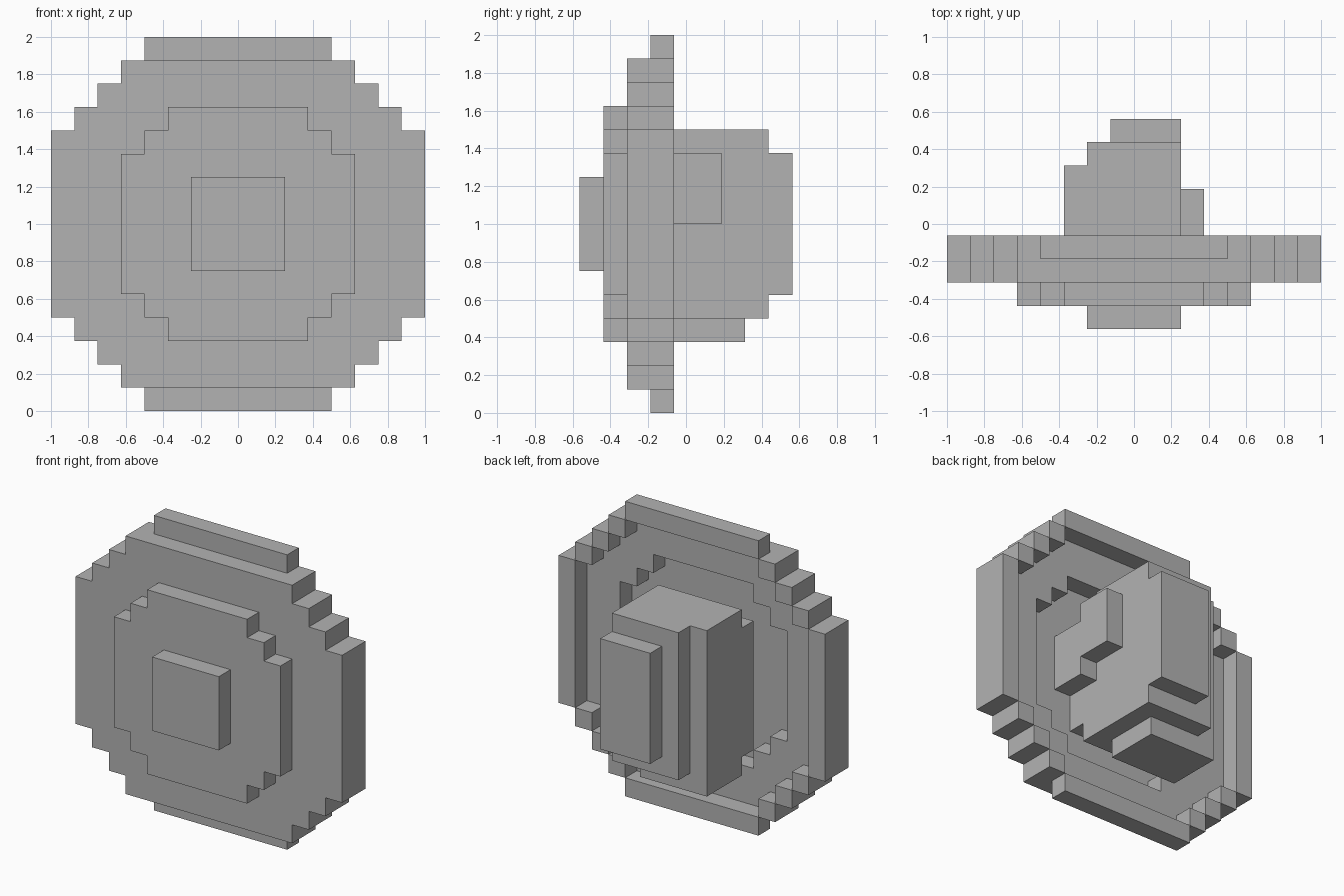
import bpy
import bmesh
from itertools import product

cube = bpy.data.objects.get("Cube")
if cube:
    bpy.data.objects.remove(cube, do_unlink=True)

UNIT = 0.125      # size of one block
FRONT = -0.5625   # y of the foremost block layer

grey = bpy.data.materials.new("plain_grey")
grey.use_nodes = True
grey.diffuse_color = (0.45, 0.45, 0.45, 1)
grey.node_tree.nodes["Principled BSDF"].inputs["Base Color"].default_value = grey.diffuse_color


def box(x0, x1, y0, y1, z0, z1):
    """Set of unit cells filling a box."""
    return set(product(range(x0, x1), range(y0, y1), range(z0, z1)))


def disc(halves, margin, y0, y1):
    """Stepped disc: wider slabs are shorter, margin is bottom z minus half width."""
    cells = set()
    for h in halves:
        cells |= box(-h, h, y0, y1, h + margin, 16 - h - margin)
    return cells


def build(name, cells):
    """Make a flat-faced mesh from the outer faces of a set of cells."""
    bm = bmesh.new()
    verts = {}

    def vert(p):
        if p not in verts:
            verts[p] = bm.verts.new((p[0] * UNIT, FRONT + p[1] * UNIT, p[2] * UNIT))
        return verts[p]

    for cell in cells:
        for axis, side in product(range(3), (0, 1)):
            neighbour = list(cell)
            neighbour[axis] += 2 * side - 1
            if tuple(neighbour) in cells:
                continue
            u, v = (axis + 1) % 3, (axis + 2) % 3
            corners = []
            for a, b in ((0, 0), (1, 0), (1, 1), (0, 1)):
                p = list(cell)
                p[axis] += side
                p[u] += a
                p[v] += b
                corners.append(vert(tuple(p)))
            bm.faces.new(corners if side else corners[::-1])
    bmesh.ops.dissolve_limit(bm, angle_limit=0.01, verts=bm.verts[:], edges=bm.edges[:])
    mesh = bpy.data.meshes.new(name)
    bm.to_mesh(mesh)
    bm.free()
    mesh.materials.append(grey)
    obj = bpy.data.objects.new(name, mesh)
    bpy.context.collection.objects.link(obj)


# Shield, from the centre boss back to the thin outer rim
build("shield_boss", box(-2, 2, 0, 1, 6, 10))
build("shield_centre", disc(range(3, 6), 0, 1, 2))
build("shield_ring", disc(range(5, 9), -4, 2, 3) - disc(range(3, 6), 0, 2, 3))
build("shield_rim", disc(range(4, 9), -4, 3, 4) - disc(range(4, 8), -3, 3, 4))

# Blocky grip behind the shield
grip = box(-2, 2, 2, 3, 5, 10)       # root against the centre
grip |= box(-3, 2, 3, 4, 4, 11)      # neck
grip |= box(-3, 2, 4, 7, 4, 12)      # main block
grip |= box(-3, 1, 4, 7, 3, 4)       # underside
grip |= box(-2, 2, 7, 8, 4, 12)      # rear step
grip |= box(-1, 2, 8, 9, 5, 11)      # rear plate
grip |= box(2, 3, 2, 4, 7, 10)       # side ridge, front
grip |= box(2, 3, 4, 6, 8, 11)       # side ridge, back
build("grip", grip)
